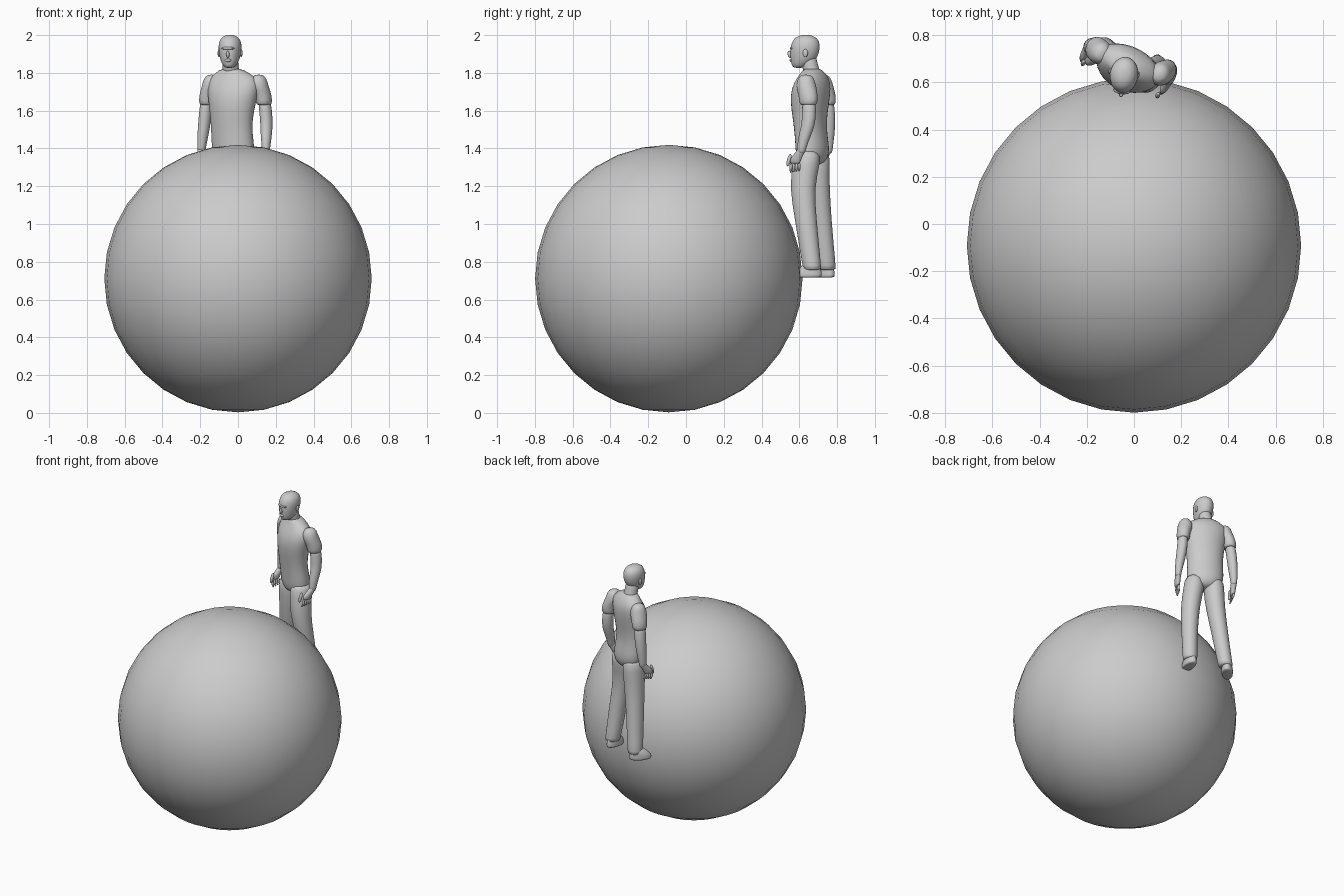
import bpy, bmesh, math
from mathutils import Vector, Matrix

grey = bpy.data.materials.new("plain grey")
grey.diffuse_color = (0.6, 0.6, 0.6, 1)


def finish(bm, name, subdiv=0):
    bmesh.ops.recalc_face_normals(bm, faces=bm.faces)
    me = bpy.data.meshes.new(name)
    bm.to_mesh(me)
    bm.free()
    me.materials.append(grey)
    for p in me.polygons:
        p.use_smooth = True
    ob = bpy.data.objects.new(name, me)
    bpy.context.collection.objects.link(ob)
    if subdiv:
        m = ob.modifiers.new("smooth", 'SUBSURF')
        m.levels = m.render_levels = subdiv
    return ob


def loft(name, rings, yaw=0, n=16, subdiv=1):
    """Skin a stack of level ellipses: (z, x, y, half width, half depth)."""
    bm = bmesh.new()
    a = math.radians(yaw)
    c, s = math.cos(a), math.sin(a)
    rows = []
    for z, x, y, rx, ry in rings:
        row = []
        for i in range(n):
            t = 2 * math.pi * i / n
            u, v = rx * math.cos(t), ry * math.sin(t)
            row.append(bm.verts.new((x + u * c - v * s, y + u * s + v * c, z)))
        rows.append(row)
    for lo, hi in zip(rows, rows[1:]):
        for i in range(n):
            j = (i + 1) % n
            bm.faces.new((lo[i], lo[j], hi[j], hi[i]))
    bm.faces.new(rows[0])
    bm.faces.new(rows[-1])
    return finish(bm, name, subdiv)


def blob(name, loc, size, yaw=0, tilt=0):
    bm = bmesh.new()
    bmesh.ops.create_uvsphere(bm, u_segments=12, v_segments=8, radius=1)
    m = (Matrix.Translation(loc) @ Matrix.Rotation(math.radians(yaw), 4, 'Z')
         @ Matrix.Rotation(math.radians(tilt), 4, 'X') @ Matrix.Diagonal((*size, 1)))
    bmesh.ops.transform(bm, matrix=m, verts=bm.verts)
    return finish(bm, name)


# big ball
bm = bmesh.new()
bmesh.ops.create_uvsphere(bm, u_segments=32, v_segments=16, radius=0.708)
bmesh.ops.translate(bm, vec=(0, -0.091, 0.711), verts=bm.verts)
finish(bm, "ball")

YAW = -25
# shirt and hips
loft("torso", [
    (1.31, -0.02, 0.665, 0.07, 0.05), (1.345, -0.022, 0.668, 0.112, 0.078),
    (1.40, -0.025, 0.67, 0.122, 0.085), (1.47, -0.032, 0.662, 0.118, 0.08),
    (1.55, -0.035, 0.655, 0.118, 0.083), (1.65, -0.03, 0.655, 0.135, 0.099),
    (1.72, -0.025, 0.663, 0.150, 0.094), (1.77, -0.025, 0.672, 0.142, 0.075),
    (1.80, -0.03, 0.672, 0.095, 0.056), (1.825, -0.037, 0.668, 0.054, 0.046)], YAW)
loft("neck", [
    (1.78, -0.036, 0.672, 0.05, 0.046), (1.82, -0.038, 0.663, 0.043, 0.044),
    (1.86, -0.041, 0.65, 0.042, 0.045), (1.90, -0.042, 0.645, 0.04, 0.045)], YAW)

# head with nose, brow and ears
HEAD = -9
loft("head", [
    (1.825, -0.046, 0.595, 0.020, 0.025), (1.84, -0.045, 0.604, 0.036, 0.046),
    (1.87, -0.043, 0.622, 0.052, 0.070), (1.905, -0.042, 0.628, 0.059, 0.078),
    (1.94, -0.042, 0.632, 0.063, 0.080), (1.97, -0.042, 0.634, 0.058, 0.072),
    (1.99, -0.042, 0.634, 0.043, 0.054), (2.002, -0.042, 0.634, 0.018, 0.022)], HEAD)
blob("nose", (-0.054, 0.549, 1.898), (0.009, 0.011, 0.02), HEAD, 12)
blob("brow", (-0.053, 0.564, 1.93), (0.036, 0.014, 0.008), HEAD)
blob("mouth", (-0.054, 0.556, 1.866), (0.018, 0.008, 0.008), HEAD)
for side, x, y in (("right", -0.101, 0.648), ("left", 0.017, 0.632)):
    blob(side + "_ear", (x, y, 1.905), (0.007, 0.014, 0.021), HEAD)

# arms: shoulder, elbow, wrist and knuckle points
ARMS = {
    "right": ((-0.140, 0.725), (-0.176, 0.755), (-0.193, 0.752), (-0.212, 0.715)),
    "left": ((0.110, 0.635), (0.152, 0.655), (0.148, 0.61), (0.128, 0.578)),
}
for side, (sh, el, wr, kn) in ARMS.items():
    sgn = -1 if side == "right" else 1
    mid = [(a * 0.35 + b * 0.65) for a, b in zip(sh, el)]
    low = [(a + b) / 2 for a, b in zip(el, wr)]
    loft(side + "_sleeve", [
        (1.63, *mid, 0.030, 0.036), (1.632, *mid, 0.043, 0.050),
        (1.68, *mid, 0.042, 0.053), (1.73, *sh, 0.052, 0.056),
        (1.77, *sh, 0.042, 0.046), (1.792, *sh, 0.02, 0.024)], YAW)
    loft(side + "_arm", [
        (1.37, *wr, 0.020, 0.024), (1.40, *wr, 0.021, 0.025),
        (1.48, *low, 0.031, 0.036), (1.55, *el, 0.033, 0.037),
        (1.68, *mid, 0.036, 0.042)], YAW)
    # hand, fingers and thumb
    loft(side + "_hand", [
        (1.315, *kn, 0.014, 0.031), (1.345, *kn, 0.018, 0.034),
        (1.385, *wr, 0.019, 0.024), (1.41, *wr, 0.018, 0.022)], YAW)
    fwd = Vector((-0.42, -0.91))
    for k in range(4):
        p = Vector(kn) + fwd * (0.024 - 0.016 * k)
        tip = p - Vector((sgn * 0.014, 0.002))
        loft(f"{side}_finger_{k + 1}", [
            (1.268 + 0.004 * k, *tip, 0.006, 0.006), (1.295, *p, 0.008, 0.008),
            (1.325, *p, 0.009, 0.009)], YAW, 8)
    t = Vector(kn) + fwd * 0.036 - Vector((sgn * 0.012, 0))
    blob(side + "_thumb", (*t, 1.338), (0.010, 0.011, 0.034), YAW, -15)

# trousers and shoes
LEGS = {
    "right": ((-0.080, 0.690), (-0.088, 0.693), (-0.108, 0.715), (-0.130, 0.745),
              (-0.150, 0.737), -42),
    "left": ((0.040, 0.640), (0.050, 0.612), (0.075, 0.636), (0.098, 0.668),
             (0.092, 0.660), -10),
}
for side, (hip, thigh, knee, ankle, sole, turn) in LEGS.items():
    calf = [(a + b) / 2 for a, b in zip(knee, ankle)]
    loft(side + "_leg", [
        (0.755, *ankle, 0.044, 0.047), (0.765, *ankle, 0.047, 0.050),
        (0.88, *calf, 0.050, 0.055), (1.01, *knee, 0.053, 0.059),
        (1.20, *thigh, 0.062, 0.068), (1.32, *hip, 0.067, 0.076),
        (1.40, *hip, 0.062, 0.070)], YAW)
    toe = Vector((math.sin(math.radians(turn)), -math.cos(math.radians(turn)))) * 0.012
    sx, sy = sole
    loft(side + "_shoe", [
        (0.717, sx + toe.x, sy + toe.y, 0.030, 0.062),
        (0.719, sx + toe.x, sy + toe.y, 0.037, 0.074),
        (0.745, sx + toe.x, sy + toe.y, 0.037, 0.072),
        (0.770, sx, sy, 0.035, 0.056), (0.80, *ankle, 0.032, 0.036)], turn)
